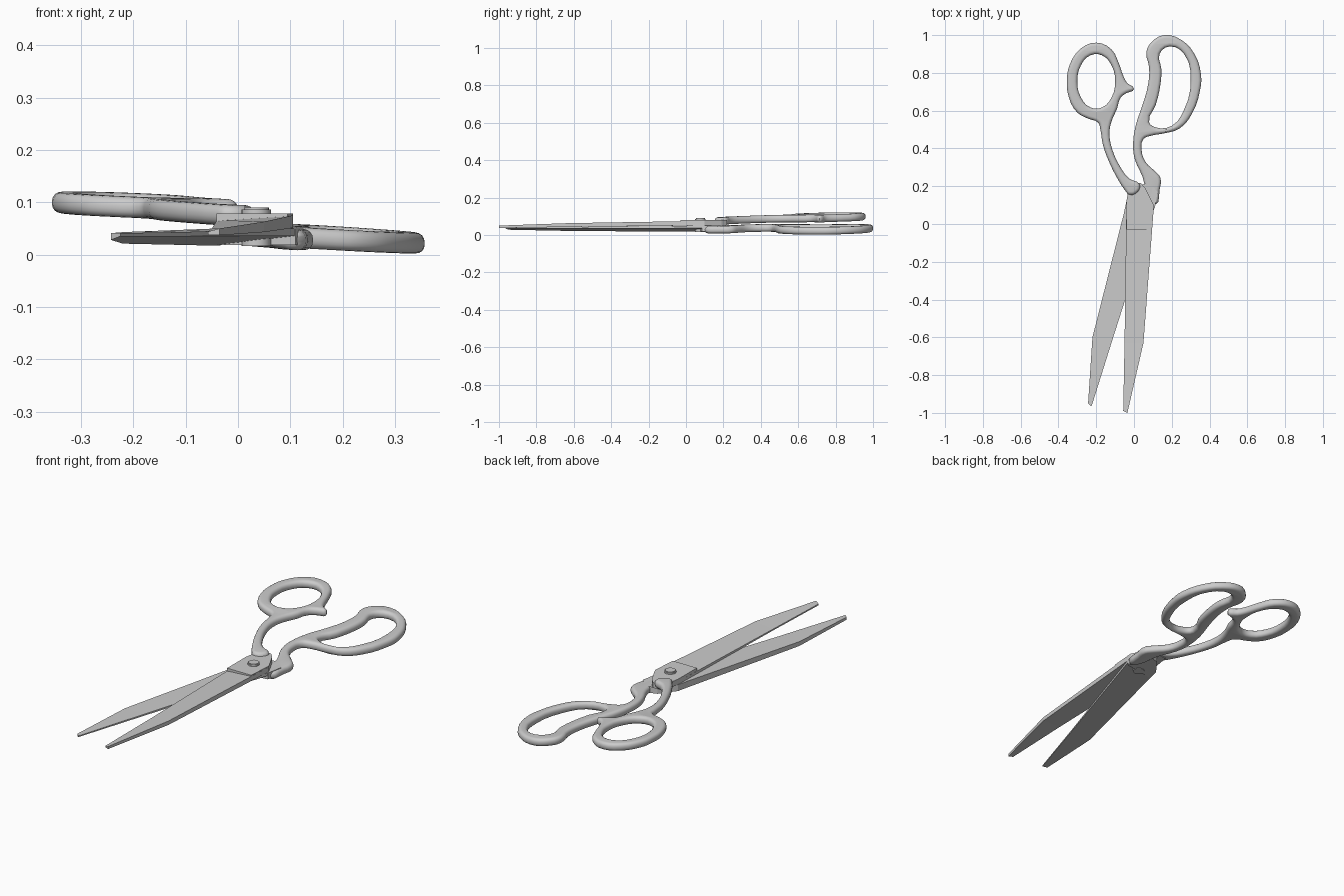
import bpy, bmesh, math

if "Cube" in bpy.data.objects:
    bpy.data.objects.remove(bpy.data.objects["Cube"])


def make_mesh(name, bm):
    bmesh.ops.recalc_face_normals(bm, faces=bm.faces)
    me = bpy.data.meshes.new(name)
    bm.to_mesh(me)
    bm.free()
    ob = bpy.data.objects.new(name, me)
    bpy.context.collection.objects.link(ob)
    return ob


def smooth(ob, angle=35):
    bpy.ops.object.select_all(action='DESELECT')
    ob.select_set(True)
    bpy.context.view_layer.objects.active = ob
    bpy.ops.object.shade_smooth_by_angle(angle=math.radians(angle))


def blade(name, stations):
    """Loft of (spine x, y, low, high), (edge x, y, low, high) stations."""
    bm = bmesh.new()
    rings = []
    for (sx, sy, sl, sh), (ex, ey, el, eh) in stations:
        rings.append([bm.verts.new(p) for p in
                      ((sx, sy, sl), (ex, ey, el), (ex, ey, eh), (sx, sy, sh))])
    for a, b in zip(rings, rings[1:]):
        for i in range(4):
            j = (i + 1) % 4
            bm.faces.new((a[i], a[j], b[j], b[i]))
    bm.faces.new(rings[0])
    bm.faces.new(rings[-1])
    return make_mesh(name, bm)


def plate(name, outline, low, high):
    bm = bmesh.new()
    lo = [bm.verts.new((x, y, low)) for x, y in outline]
    hi = [bm.verts.new((x, y, high)) for x, y in outline]
    bm.faces.new(lo)
    bm.faces.new(hi)
    for i in range(len(lo)):
        j = (i + 1) % len(lo)
        bm.faces.new((lo[i], lo[j], hi[j], hi[i]))
    return make_mesh(name, bm)


def handle(name, loops, height, bevel=0.017, flat=0.003):
    """Rounded outline with a finger hole, tilted by a height function."""
    cu = bpy.data.curves.new(name, 'CURVE')
    cu.dimensions = '2D'
    cu.fill_mode = 'BOTH'
    cu.resolution_u = 3
    cu.extrude = flat
    cu.bevel_depth = bevel
    cu.bevel_resolution = 3
    cu.offset = -bevel
    for pts in loops:
        sp = cu.splines.new('BEZIER')
        sp.bezier_points.add(len(pts) - 1)
        sp.use_cyclic_u = True
        for bp, (x, y) in zip(sp.bezier_points, pts):
            bp.co = (x, y, 0)
            bp.handle_left_type = bp.handle_right_type = 'AUTO'
    ob = bpy.data.objects.new(name, cu)
    bpy.context.collection.objects.link(ob)
    bpy.ops.object.select_all(action='DESELECT')
    ob.select_set(True)
    bpy.context.view_layer.objects.active = ob
    bpy.ops.object.convert(target='MESH')
    ob = bpy.context.view_layer.objects.active
    for v in ob.data.vertices:
        v.co.z += height(v.co.x, v.co.y)
    bm = bmesh.new()
    bm.from_mesh(ob.data)
    bmesh.ops.remove_doubles(bm, verts=bm.verts, dist=0.0003)
    bmesh.ops.recalc_face_normals(bm, faces=bm.faces)
    bm.to_mesh(ob.data)
    bm.free()
    smooth(ob, 50)
    return ob


# Blades: thick spine tapering to a thin cutting edge
blade("upper_blade", [
    ((0.105, 0.09, 0.051, 0.075), (-0.04, 0.10, 0.051, 0.066)),
    ((0.05, -0.63, 0.043, 0.063), (-0.05, -0.63, 0.043, 0.050)),
    ((-0.035, -1.0, 0.037, 0.050), (-0.057, -0.99, 0.037, 0.044))])
blade("lower_blade", [
    ((-0.04, 0.11, 0.017, 0.050), (0.11, 0.09, 0.036, 0.050)),
    ((-0.22, -0.60, 0.021, 0.043), (-0.11, -0.60, 0.035, 0.043)),
    ((-0.243, -0.95, 0.028, 0.041), (-0.225, -0.966, 0.035, 0.041))])

# Flat blade roots around the pivot
plate("upper_root", [(0.095, -0.03), (0.105, 0.10), (0.06, 0.19), (0.035, 0.218),
                     (-0.025, 0.21), (-0.04, 0.12), (-0.041, -0.03)], 0.051, 0.079)
plate("lower_root", [(-0.053, 0.06), (-0.04, 0.12), (0.02, 0.20), (0.08, 0.22),
                     (0.125, 0.17), (0.11, 0.085)], 0.018, 0.050)

# Pivot screw
bm = bmesh.new()
bmesh.ops.create_cone(bm, cap_ends=True, segments=24, radius1=0.028, radius2=0.028,
                      depth=0.074)
bmesh.ops.translate(bm, verts=bm.verts, vec=(0.035, 0.077, 0.053))
bmesh.ops.bevel(bm, geom=[e for e in bm.edges if all(v.co.z > 0.08 for v in e.verts)],
                offset=0.004, segments=2, affect='EDGES')
smooth(make_mesh("pivot_screw", bm))

# Thumb handle: curved stem, oval ring and small spur
thumb = [(0.03, 0.21), (-0.025, 0.24), (-0.08, 0.315), (-0.115, 0.395), (-0.13, 0.475),
         (-0.12, 0.54), (-0.09, 0.61), (-0.07, 0.67), (-0.04, 0.693), (0.0, 0.715),
         (-0.035, 0.745), (-0.055, 0.78), (-0.08, 0.85), (-0.12, 0.925), (-0.2, 0.96),
         (-0.28, 0.93), (-0.34, 0.845), (-0.355, 0.765), (-0.345, 0.67), (-0.30, 0.59),
         (-0.24, 0.557), (-0.19, 0.537), (-0.178, 0.5), (-0.165, 0.42), (-0.13, 0.325),
         (-0.09, 0.245), (-0.045, 0.175), (-0.025, 0.155), (0.02, 0.17)]
oval = [(-0.2 + 0.1 * math.cos(a), 0.755 + 0.145 * math.sin(a))
        for a in (math.tau * i / 10 for i in range(10))]
handle("thumb_handle", [thumb, oval],
       lambda x, y: 0.075 + 0.02 * (y - 0.2) - 0.04 * x)

# Finger handle: bent stem and kidney-shaped ring
finger = [(0.11, 0.10), (0.135, 0.18), (0.14, 0.245), (0.11, 0.28), (0.06, 0.33),
          (0.04, 0.395), (0.05, 0.45), (0.08, 0.465), (0.16, 0.48), (0.24, 0.505),
          (0.305, 0.58), (0.35, 0.71), (0.355, 0.79), (0.32, 0.90), (0.25, 0.975),
          (0.16, 1.0), (0.095, 0.965), (0.065, 0.91), (0.08, 0.83), (0.075, 0.74),
          (0.045, 0.63), (0.01, 0.525), (-0.005, 0.42), (0.005, 0.34), (0.045, 0.25),
          (0.055, 0.21), (0.07, 0.14)]
kidney = [(0.135, 0.90), (0.19, 0.94), (0.265, 0.90), (0.30, 0.765), (0.265, 0.605),
          (0.20, 0.52), (0.11, 0.513), (0.08, 0.54), (0.115, 0.63), (0.14, 0.74),
          (0.145, 0.82)]
handle("finger_handle", [finger, kidney],
       lambda x, y: 0.030 + 0.012 * (y - 0.2) - 0.06 * (x - 0.1))
